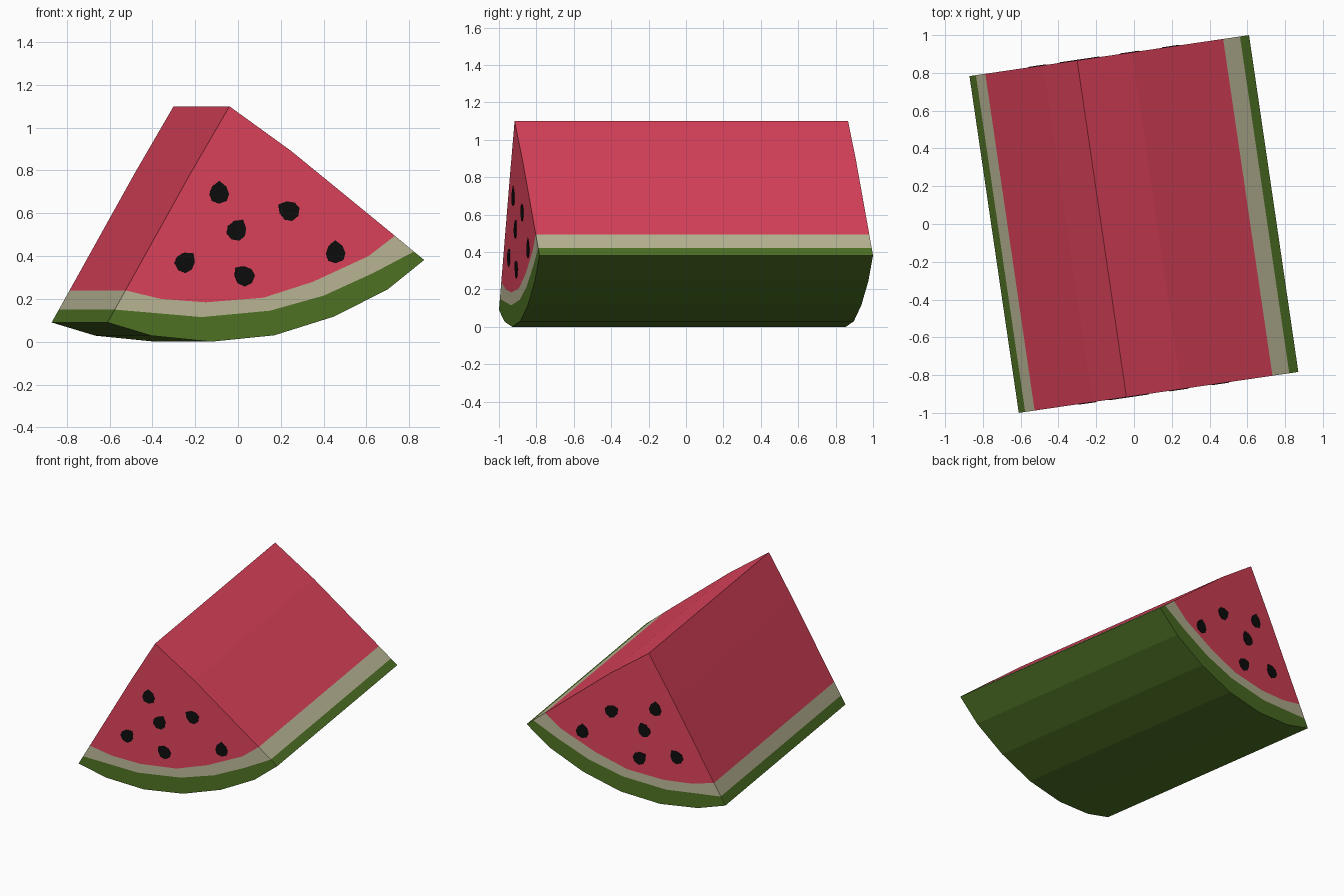
import bpy, bmesh, math
from mathutils import Vector

if "Cube" in bpy.data.objects:
    bpy.data.objects.remove(bpy.data.objects["Cube"])

SKEW = 0.1465                        # the slice is turned slightly about z
SHIFT = Vector((-0.261, 1.783, 0))   # front end to back end
AXIS = SHIFT.normalized()


def material(name, rgb):
    m = bpy.data.materials.new(name)
    m.diffuse_color = (*rgb, 1)
    m.use_nodes = True
    m.node_tree.nodes["Principled BSDF"].inputs["Base Color"].default_value = m.diffuse_color
    return m


GREEN = material("rind green", (0.08, 0.174, 0.0185))
PALE = material("pale rind", (0.51, 0.485, 0.315))
RED = material("red flesh", (0.74, 0.056, 0.107))
BLACK = material("seed black", (0.004, 0.004, 0.004))


def on_front(x, z):
    """Point of the front end plane seen at x, z in the front view."""
    return Vector((x, -1 + (x + 0.61) * SKEW, z))


def finish(bm, name, mats):
    bmesh.ops.recalc_face_normals(bm, faces=bm.faces[:])
    me = bpy.data.meshes.new(name)
    bm.to_mesh(me)
    bm.free()
    for m in mats:
        me.materials.append(m)
    ob = bpy.data.objects.new(name, me)
    bpy.context.collection.objects.link(ob)
    return ob


# Section of the slice: nested curves of the rind, then the flesh tip
skin = [(-.61, .09), (-.405, .028), (-.125, 0), (.17, .03), (.45, .118), (.70, .245), (.87, .382)]
mid = [(-.576, .15), (-.40, .135), (-.17, .115), (.15, .145), (.40, .215), (.63, .32), (.822, .421)]
inner = [(-.526, .24), (-.36, .2), (-.15, .184), (.12, .206), (.35, .28), (.61, .4), (.733, .495)]
tip = [(.25, .89), (-.04, 1.10), (-.22, .79)]

bm = bmesh.new()
rows = [[(bm.verts.new(on_front(*p)), bm.verts.new(on_front(*p) + SHIFT)) for p in row]
        for row in (skin, mid, inner, tip)]


def add(verts, mat):
    bm.faces.new(verts).material_index = mat


def wall(a, b, mat):
    add((a[0], b[0], b[1], a[1]), mat)


# Curved outer skin
for a, b in zip(rows[0], rows[0][1:]):
    wall(a, b, 0)
# Rind bands on both ends and both cut sides
for k in range(2):
    lo, hi = rows[k], rows[k + 1]
    for i in range(len(lo) - 1):
        for e in range(2):
            add((lo[i][e], lo[i + 1][e], hi[i + 1][e], hi[i][e]), k)
    wall(lo[0], hi[0], k)
    wall(lo[-1], hi[-1], k)
# Flesh ends and cut sides
for e in range(2):
    add([v[e] for v in rows[2] + rows[3]], 2)
rim = [rows[2][-1]] + rows[3] + [rows[2][0]]
for a, b in zip(rim, rim[1:]):
    wall(a, b, 2)
finish(bm, "melon_slice", [GREEN, PALE, RED])

# Seeds: thin teardrop plates on both ends (x, z, direction of the point)
seeds = [(-.088, .69, 90), (.242, .61, 150), (-.008, .517, 60),
         (.456, .412, 92), (-.25, .368, 48), (.032, .305, 138)]
outline = [(.062, 0), (.035, .033), (0, .046), (-.032, .035),
           (-.045, 0), (-.032, -.035), (0, -.046), (.035, -.033)]


def seed_plates(name, start, step):
    bm = bmesh.new()
    for x, z, deg in seeds:
        c, s = math.cos(math.radians(deg)), math.sin(math.radians(deg))
        ring = [on_front(x + u * c - v * s, z + u * s + v * c) + start for u, v in outline]
        base = [bm.verts.new(p) for p in ring]
        top = [bm.verts.new(p + step) for p in ring]
        bm.faces.new(base)
        bm.faces.new(top)
        for i in range(len(ring)):
            j = (i + 1) % len(ring)
            bm.faces.new((base[i], base[j], top[j], top[i]))
    finish(bm, name, [BLACK])


seed_plates("front_seeds", AXIS * 0.002, AXIS * -0.005)
seed_plates("back_seeds", SHIFT - AXIS * 0.002, AXIS * 0.005)
